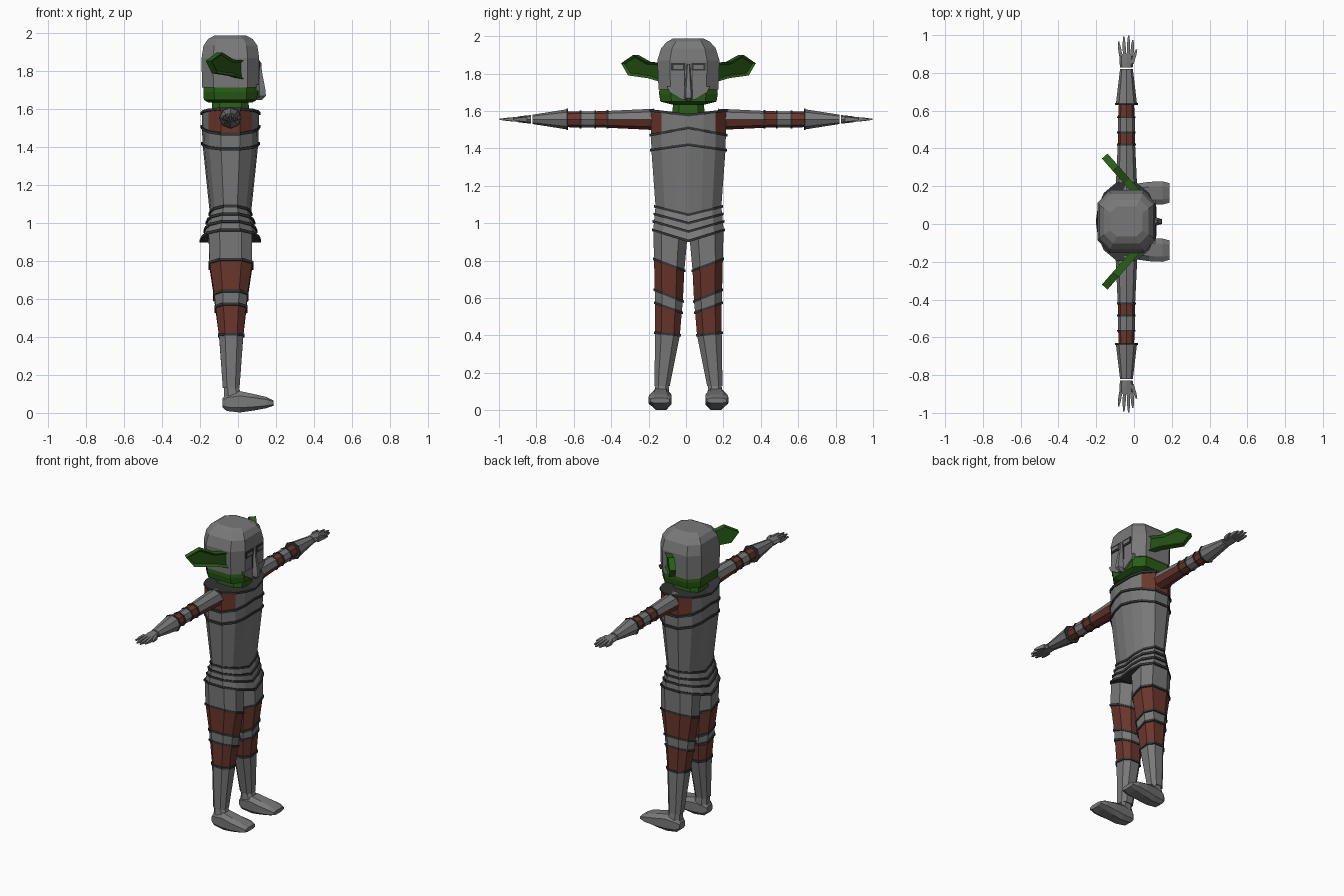
import bpy, bmesh, math
from mathutils import Vector

if "Cube" in bpy.data.objects:
    bpy.data.objects.remove(bpy.data.objects["Cube"])

CX, CY = -0.04, 0.013          # body axis
ARM_Z = 1.555


def material(name, rgb):
    m = bpy.data.materials.new(name)
    m.diffuse_color = (*rgb, 1)
    m.use_nodes = True
    m.node_tree.nodes["Principled BSDF"].inputs["Base Color"].default_value = m.diffuse_color
    return m


GREY, DARK, RED, GREEN, DEEP = range(5)
MATS = [material("steel grey", (0.19, 0.19, 0.19)),
        material("dark trim", (0.035, 0.037, 0.037)),
        material("rust cloth", (0.145, 0.037, 0.025)),
        material("green skin", (0.022, 0.11, 0.008)),
        material("deep green", (0.016, 0.07, 0.006))]


def finish(name, bm):
    bmesh.ops.recalc_face_normals(bm, faces=bm.faces)
    me = bpy.data.meshes.new(name)
    bm.to_mesh(me)
    bm.free()
    for m in MATS:
        me.materials.append(m)
    ob = bpy.data.objects.new(name, me)
    bpy.context.collection.objects.link(ob)
    return ob


def loft(name, rings, mats=GREY, rule=None):
    """Skin a list of rings; one material per segment, rule(segment, centre) may override."""
    bm = bmesh.new()
    rows = [[bm.verts.new(p) for p in r] for r in rings]
    n = len(rows[0])
    for s, (a, b) in enumerate(zip(rows, rows[1:])):
        for i in range(n):
            j = (i + 1) % n
            f = bm.faces.new((a[i], a[j], b[j], b[i]))
            f.material_index = mats if isinstance(mats, int) else mats[s]
            if rule:
                m = rule(s, f.calc_center_median())
                f.material_index = f.material_index if m is None else m
    for row, s in ((rows[0], 0), (rows[-1], -1)):      # strip caps
        for i in range(n // 2 - 1):
            f = bm.faces.new((row[i], row[i + 1], row[n - 2 - i], row[n - 1 - i]))
            f.material_index = mats if isinstance(mats, int) else mats[s]
    return finish(name, bm)


def band(name, ring, axis, half=0.007, grow=0.007):
    """Dark raised trim following a ring."""
    c = sum((Vector(p) for p in ring), Vector()) / len(ring)
    out = []
    for side in (-half, half):
        row = []
        for p in ring:
            d = Vector(p) - c
            flat = d.copy()
            flat[axis] = 0
            q = Vector(p) + flat.normalized() * grow
            q[axis] += side
            row.append(q)
        out.append(row)
    return loft(name, out, DARK)


def plate(name, pts, x0, x1, mat):
    """Outline in (y, z) made into a slab between x0 and x1."""
    return loft(name, [[(x, CY + y, z) for y, z in pts] for x in (x0, x1)], mat)


def octagon(a, b, k=0.5):
    return [(k * a, b), (a, k * b), (a, -k * b), (k * a, -b),
            (-k * a, -b), (-a, -k * b), (-a, k * b), (-k * a, b)]


# Torso: chevron rings, red panels under the arms
half = [(.05, .2), (.115, .145), (.14, .08), (.15, 0), (.14, -.08), (.115, -.145), (.05, -.2)]
plan = half + [(-x, y) for x, y in reversed(half)]


def torso_ring(z, rise, sx, sy):
    return [(CX + x * sx, CY + y * sy, z + rise * (1 - abs(y) / .2)) for x, y in plan]


torso_rows = [(.965, -.06, 1.03, .94), (1.01, -.055, .9, .92), (1.05, -.05, .82, .9),
              (1.09, -.045, .72, .88), (1.39, .03, .98, .99), (1.47, .04, 1, 1), (1.603, -.025, 1, 1)]
torso_rings = [torso_ring(*r) for r in torso_rows]
loft("torso_armour", torso_rings, GREY,
     lambda s, c: RED if s == 5 and abs(c.y - CY) > .15 else None)
for i, r in enumerate(torso_rings):
    band(f"torso_trim_{i}", r, 2, .007, .008)


# Neck, jaw and helmet
def head_ring(z, a, b, k=.6):
    return [(CX + x, CY + y, z) for x, y in octagon(a, b, k)]


loft("neck", [head_ring(1.57, .1, .09), head_ring(1.65, .095, .08)], GREEN)
loft("jaw", [head_ring(1.635, .115, .09), head_ring(1.65, .14, .15),
             head_ring(1.69, .143, .157), head_ring(1.725, .14, .155)], GREEN)
loft("helmet", [head_ring(1.715, .15, .16), head_ring(1.87, .152, .166),
                head_ring(1.935, .142, .146), head_ring(1.97, .118, .115),
                head_ring(1.988, .085, .08)])
plate("face_guard", [(-.115, 1.73), (-.1, 1.7), (-.035, 1.66), (.035, 1.66), (.1, 1.7), (.115, 1.73)],
      .095, .114, GREY)

# Nose guard
nose = []
for z, w, x in ((1.85, .010, .122), (1.8, .012, .126), (1.70, .022, .145), (1.67, .022, .147), (1.65, .008, .125)):
    nose.append([(.1, CY + w * 1.2, z), (x, CY + w * .6, z), (x, CY - w * .6, z), (.1, CY - w * 1.2, z)])
loft("nose_guard", nose)

for s, side in ((-1, "left"), (1, "right")):
    # Eye slits: dark frame with a grey lens
    def rect(a, b, lo, hi):
        return [(s * a, lo), (s * b, lo), (s * b, hi), (s * a, hi)]
    plate(f"{side}_eye_frame", rect(.016, .092, 1.815, 1.857), .105, .117, DARK)
    plate(f"{side}_eye_lens", rect(.028, .08, 1.825, 1.845), .112, .119, GREY)
    plate(f"{side}_cheek_slit", rect(.019, .023, 1.70, 1.815), .108, .114, DARK)

    # Ear: swept-back slab with a sunken inner face
    outline = [(-.1, 1.75), (.3, 1.775), (.82, 1.79), (1, 1.855), (.68, 1.9), (.35, 1.862), (-.1, 1.855)]
    bm = bmesh.new()
    f = bm.faces.new([bm.verts.new((.04 - .18 * t, CY + s * (.155 + .205 * t), z)) for t, z in outline])
    back = Vector((-.75, -.66 * s, 0)) * .04
    ext = bmesh.ops.extrude_face_region(bm, geom=[f])["geom"]
    bmesh.ops.translate(bm, vec=back, verts=[e for e in ext if isinstance(e, bmesh.types.BMVert)])
    bmesh.ops.recalc_face_normals(bm, faces=bm.faces)
    for f in bm.faces:
        f.material_index = GREEN
    front = max(bm.faces, key=lambda f: f.normal.dot(-back) * f.calc_area())
    bmesh.ops.inset_individual(bm, faces=[front], thickness=.014, depth=-.012)
    front.material_index = DEEP
    finish(f"{side}_ear", bm)

    # Arm: sleeve grey above and red below, elbow guard, flared cuff
    def arm_ring(y, a, b):
        return [(CX + a * math.cos(t), s * y, ARM_Z + b * math.sin(t))
                for t in (math.pi * i / 4 for i in range(8))]
    arm = [arm_ring(*r) for r in ((.17, .058, .057), (.42, .046, .045), (.485, .044, .043), (.565, .044, .043),
                                  (.64, .04, .042))]
    loft(f"{side}_arm", arm, [GREY, RED, GREY, RED],
         lambda seg, c: RED if seg == 0 and c.z < ARM_Z else None)
    for i in (1, 2, 3):
        band(f"{side}_arm_trim_{i}", arm[i], 1, .005, .005)
    cuff = [arm_ring(.635, .056, .054), arm_ring(.82, .034, .025)]
    loft(f"{side}_cuff", cuff)
    band(f"{side}_cuff_trim", cuff[0], 1, .005, .004)

    # Hand with four fingers and a thumb
    loft(f"{side}_palm", [arm_ring(.828, .033, .023), arm_ring(.86, .038, .02), arm_ring(.9, .038, .015)])
    fingers = [(-.03, .89, -.042, .965), (-.01, .89, -.014, .993), (.01, .89, .012, .998),
               (.029, .89, .034, .975), (.03, .85, .054, .925)]
    for i, (x0, y0, x1, y1) in enumerate(fingers):
        rings = []
        for t, w, h in ((0, .009, .014), (.6, .008, .009), (1, .004, .003)):
            x, y = CX + x0 + (x1 - x0) * t, s * (y0 + (y1 - y0) * t)
            rings.append([(x - w, y, ARM_Z - h), (x + w, y, ARM_Z - h),
                          (x + w, y, ARM_Z + h), (x - w, y, ARM_Z + h)])
        loft(f"{side}_finger_{i}", rings)

    # Leg: rings slant down towards the inside
    def leg_ring(z_out, z_in, x0, x1, d_out, d_in):
        c, h, m = (x0 + x1) / 2, (x1 - x0) / 2, (d_out + d_in) / 2
        w = (d_out - d_in) / 2
        return [(c + x, CY + s * (m + y), z_out + (z_in - z_out) * (w - y) / (2 * w))
                for x, y in octagon(h, w, .5)]
    leg = [leg_ring(*r) for r in ((.97, .90, -.155, .075, .188, .008), (.81, .745, -.15, .075, .184, .022),
                                  (.645, .58, -.125, .05, .18, .03), (.575, .52, -.118, .043, .178, .036),
                                  (.415, .40, -.1, .028, .178, .046), (.13, .13, -.08, .008, .182, .1))]
    loft(f"{side}_leg", leg, [GREY, RED, GREY, RED, GREY])
    for i in (1, 2, 3, 4):
        band(f"{side}_leg_trim_{i}", leg[i], 2, .007, .007)

    # Ankle and foot
    loft(f"{side}_ankle", [leg_ring(.135, .135, -.074, .004, .176, .106),
                           leg_ring(.07, .07, -.075, .03, .188, .1)])
    foot = []
    for x, lo, hi, d0, d1 in ((-.083, .03, .075, .115, .175), (-.06, .01, .1, .1, .19),
                              (.01, .002, .115, .095, .2), (.08, .012, .1, .09, .21),
                              (.15, .025, .084, .09, .213), (.188, .038, .065, .1, .203)):
        m, w = (d0 + d1) / 2, (d1 - d0) / 2
        foot.append([(x, CY + s * (m + a), (lo + hi) / 2 + b)
                     for a, b in octagon(w, (hi - lo) / 2, .55)])
    loft(f"{side}_foot", foot)
